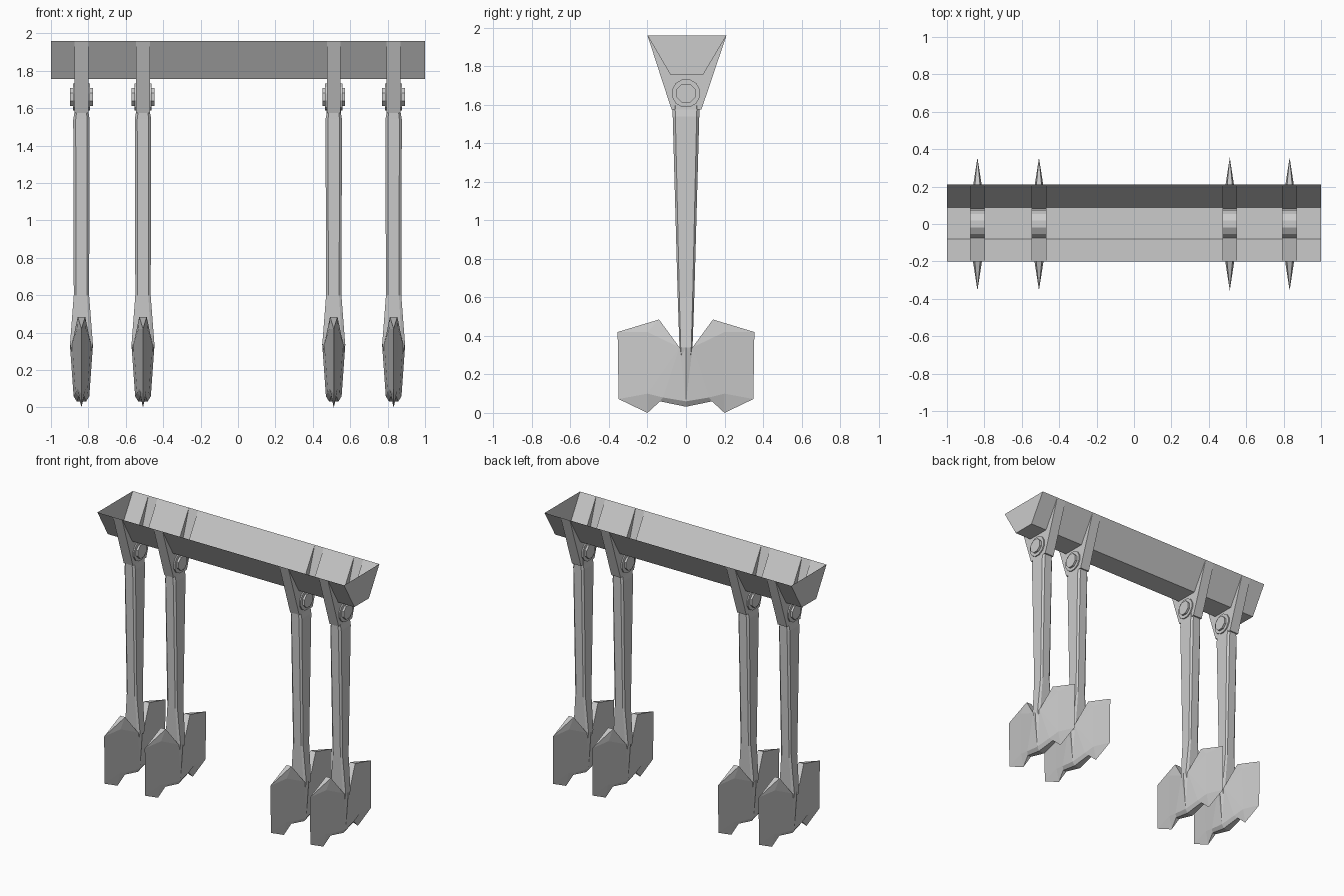
import bpy, bmesh, math
from mathutils import Matrix

if "Cube" in bpy.data.objects:
    bpy.data.objects.remove(bpy.data.objects["Cube"])

CENTRES = (-0.837, -0.508, 0.512, 0.832)
BRACKET_HALF = 0.037


def finish(name, bm, x=0.0):
    bmesh.ops.remove_doubles(bm, verts=bm.verts, dist=0.0005)
    bmesh.ops.recalc_face_normals(bm, faces=bm.faces)
    me = bpy.data.meshes.new(name)
    bm.to_mesh(me)
    bm.free()
    ob = bpy.data.objects.new(name, me)
    ob.location.x = x
    bpy.context.collection.objects.link(ob)
    return ob


def face(bm, pts):
    # add a polygon, dropping repeated corners
    clean = []
    for p in pts:
        if p not in clean:
            clean.append(p)
    if len(clean) > 2:
        bm.faces.new([bm.verts.new(p) for p in clean])


# Open-topped beam with four deeper bracket pockets hanging from it
def make_beam():
    bm = bmesh.new()
    shallow = [(-0.2, 1.96), (-0.08, 1.755), (0.088, 1.755), (0.21, 1.96)]
    deep = [(-0.2, 1.96), (-0.075, 1.575), (0.08, 1.575), (0.21, 1.96)]
    xs = [-1.0]
    for c in CENTRES:
        xs += [c - BRACKET_HALF, c + BRACKET_HALF]
    xs.append(1.0)
    for i, (a, b) in enumerate(zip(xs, xs[1:])):
        prof = deep if i % 2 else shallow
        for p, q in zip(prof, prof[1:]):
            face(bm, [(a, *p), (b, *p), (b, *q), (a, *q)])
    for x in xs[1:-1]:                      # pocket side walls
        for j in range(3):
            face(bm, [(x, *shallow[j]), (x, *shallow[j + 1]),
                      (x, *deep[j + 1]), (x, *deep[j])])
    for x in (-1.0, 1.0):                   # end caps
        face(bm, [(x, *p) for p in shallow])
    return finish("beam_with_brackets", bm)


# Tapered arm with chamfered eight-sided section
def make_arm(x):
    bm = bmesh.new()
    levels = [(1.66, 0.036, 0.066), (1.575, 0.038, 0.07), (1.54, 0.044, 0.069),
              (0.6, 0.041, 0.043), (0.34, 0.061, 0.034), (0.2, 0.03, 0.02)]
    rings = []
    for z, hx, hy in levels:
        cx, cy = hx * 0.7, hy * 0.8
        sec = [(hx, -cy), (hx, cy), (cx, hy), (-cx, hy),
               (-hx, cy), (-hx, -cy), (-cx, -hy), (cx, -hy)]
        rings.append([bm.verts.new((px, py, z)) for px, py in sec])
    for r, s in zip(rings, rings[1:]):
        for k in range(8):
            bm.faces.new((r[k], r[(k + 1) % 8], s[(k + 1) % 8], s[k]))
    bm.faces.new(rings[0])
    bm.faces.new(rings[-1])
    return finish("arm", bm, x)


# Pivot: wide disc with a smaller bolt head on both sides
def make_pivot(name, x, radius, half, sides):
    bm = bmesh.new()
    rot = Matrix.Rotation(math.pi / 2, 4, 'Y') @ Matrix.Rotation(math.pi / sides, 4, 'Z')
    bmesh.ops.create_cone(bm, cap_ends=True, segments=sides, radius1=radius,
                          radius2=radius, depth=2 * half,
                          matrix=Matrix.Translation((0, 0, 1.66)) @ rot)
    return finish(name, bm, x)


# Double-sided blade: one quarter given as (y, z, half thickness), then mirrored
def make_blade(x):
    P = {'A': (0, 0.032, 0.025), 'B': (0.135, 0.06, 0.014), 'C': (0.2, 0.0, 0),
         'D': (0.35, 0.072, 0), 'E': (0.355, 0.42, 0), 'F': (0.14, 0.485, 0.02),
         'G': (0.034, 0.34, 0.05), 'H': (0, 0.34, 0.062),
         'P': (0.2, 0.42, 0.024), 'Q': (0.2, 0.1, 0.02),
         'R': (0.12, 0.08, 0.032), 'S': (0, 0.06, 0.042)}
    bm = bmesh.new()

    def pt(k, sx, sy):
        y, z, t = P[k]
        return (sx * t, sy * y, z)

    for sy in (-1, 1):
        for sx in (-1, 1):
            for f in ('FEP', 'PEDQ', 'QDC', 'BCQR', 'ABRS', 'GFP', 'GPQ',
                      'GQR', 'GRS', 'GSH'):
                face(bm, [pt(k, sx, sy) for k in f])
        for a, b in ('AB', 'BC', 'EF', 'FG', 'GH'):   # rim between both sides
            face(bm, [pt(a, 1, sy), pt(b, 1, sy), pt(b, -1, sy), pt(a, -1, sy)])
    return finish("blade", bm, x)


make_beam()
for cx in CENTRES:
    make_arm(cx)
    make_pivot("pivot_disc", cx, 0.075, 0.046, 12)
    make_pivot("bolt_head", cx, 0.053, 0.061, 8)
    make_blade(cx)
